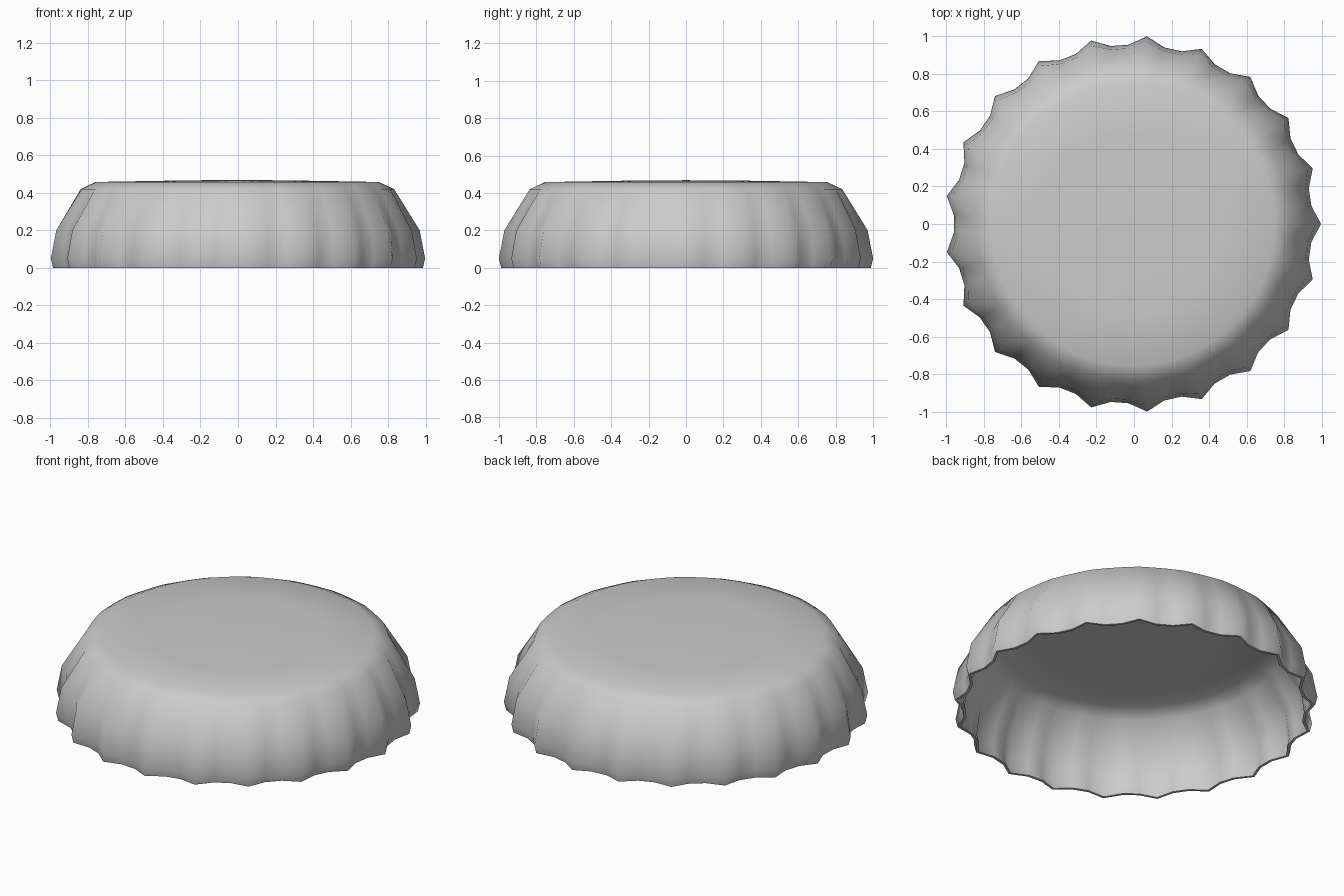
import bpy, bmesh
from math import cos, sin, pi

if "Cube" in bpy.data.objects:
    bpy.data.objects.remove(bpy.data.objects["Cube"])

TEETH = 21
SEGS = TEETH * 3      # one peak and two valley columns per flute
WALL = 0.016
SHIFT = -0.0055       # odd tooth count: recentre the bounds

# peak radius, valley radius, height, from the rim up to the crown
profile = [(0.991, 0.944, 0.0), (1.003, 0.956, 0.05), (0.974, 0.937, 0.2),
           (0.838, 0.834, 0.42), (0.755, 0.755, 0.458), (0.48, 0.48, 0.463),
           (0.24, 0.24, 0.467)]

bm = bmesh.new()


def shell(inset):
    rings = []
    for i, (peak, valley, z) in enumerate(profile):
        zz = z - inset * min(1, max(0, (z - 0.2) / 0.22))
        ring = []
        for k in range(SEGS):
            r = (peak if k % 3 == 0 else valley) - (inset if i < 5 else 0)
            a = 2 * pi * k / SEGS
            ring.append(bm.verts.new((r * cos(a) + SHIFT, r * sin(a), zz)))
        rings.append(ring)
    for low, high in zip(rings, rings[1:]):
        bridge(low, high)
    centre = bm.verts.new((SHIFT, 0, 0.468 - inset))
    for k in range(SEGS):
        bm.faces.new((rings[-1][k], rings[-1][(k + 1) % SEGS], centre))
    return rings[0]


def bridge(a, b):
    for k in range(SEGS):
        n = (k + 1) % SEGS
        bm.faces.new((a[k], a[n], b[n], b[k]))


# outer skin, inner skin and the thin rim joining them
outer_rim = shell(0)
inner_rim = shell(WALL)
bridge(inner_rim, outer_rim)
bmesh.ops.recalc_face_normals(bm, faces=bm.faces)

mesh = bpy.data.meshes.new("crown_cap")
bm.to_mesh(mesh)
bm.free()
cap = bpy.data.objects.new("crown_cap", mesh)
bpy.context.collection.objects.link(cap)
bpy.context.view_layer.objects.active = cap
cap.select_set(True)
bpy.ops.object.shade_smooth_by_angle(angle=1.05)
